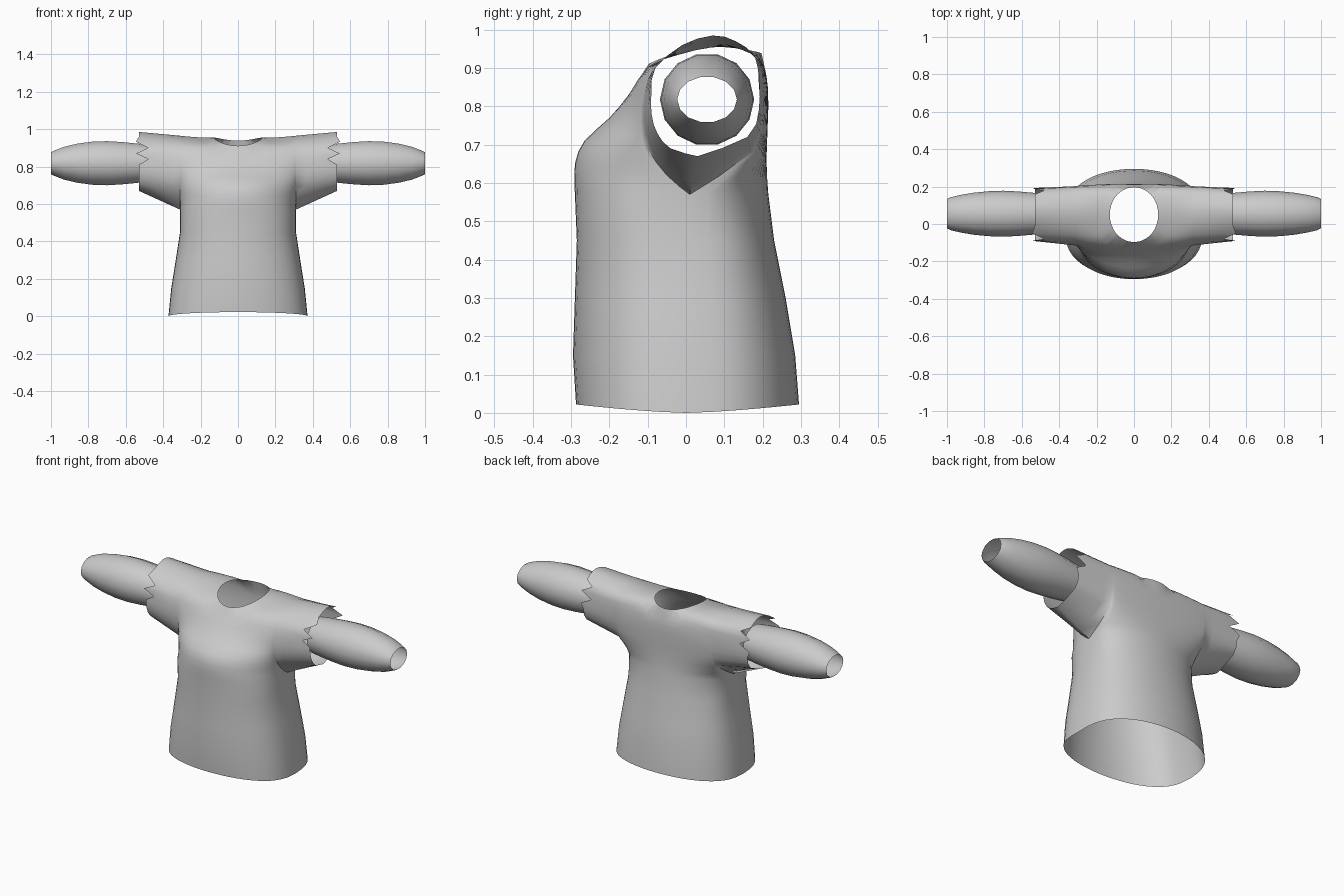
import bpy, bmesh, math
from mathutils import Vector

cube = bpy.data.objects.get("Cube")
if cube:
    bpy.data.objects.remove(cube, do_unlink=True)

cloth = bpy.data.materials.new("grey cloth")
cloth.use_nodes = True
grey = (0.6, 0.6, 0.6, 1)
cloth.diffuse_color = grey
cloth.node_tree.nodes["Principled BSDF"].inputs["Base Color"].default_value = grey


def smooth_path(points):
    """Double the point count with a Catmull-Rom curve through the points."""
    pts = [Vector(p) for p in points]
    out = []
    for i in range(len(pts) - 1):
        a, b, c, d = pts[max(i - 1, 0)], pts[i], pts[i + 1], pts[min(i + 2, len(pts) - 1)]
        out += [b, (b + c) * 0.5 + (b + c - a - d) / 16]
    return out + [pts[-1]]


def add_strip(bm, columns):
    """Bridge neighbouring columns of points with quads."""
    rows = [[bm.verts.new(p) for p in column] for column in columns]
    for left, right in zip(rows, rows[1:]):
        for j in range(len(left) - 1):
            bm.faces.new((left[j], right[j], right[j + 1], left[j + 1]))


def finish(bm, name):
    bmesh.ops.remove_doubles(bm, verts=bm.verts[:], dist=0.0005)
    bmesh.ops.dissolve_degenerate(bm, edges=bm.edges[:], dist=0.0005)
    bmesh.ops.recalc_face_normals(bm, faces=bm.faces[:])
    mesh = bpy.data.meshes.new(name)
    bm.to_mesh(mesh)
    bm.free()
    mesh.materials.append(cloth)
    obj = bpy.data.objects.new(name, mesh)
    bpy.context.collection.objects.link(obj)
    bpy.ops.object.select_all(action='DESELECT')
    obj.select_set(True)
    bpy.context.view_layer.objects.active = obj
    bpy.ops.object.shade_smooth_by_angle(angle=math.radians(60))


# Cross-sections (y, z) from the front over the shoulder to the back
centre_arch = smooth_path([
    (-.29, .57), (-.29, .65), (-.265, .71), (-.2, .77), (-.15, .83), (-.1, .905), (-.02, .93),
    (.07, .95), (.15, .95), (.19, .93), (.21, .88), (.215, .8), (.21, .66), (.215, .57)])
armhole_arch = smooth_path([
    (.01, .57), (-.05, .62), (-.1, .69), (-.115, .76), (-.11, .83), (-.085, .9), (-.02, .945),
    (.07, .965), (.14, .95), (.19, .92), (.2, .86), (.2, .78), (.17, .68), (.01, .57)])
cuff_arch = smooth_path([
    (.03, .67), (-.04, .69), (-.075, .73), (-.09, .78), (-.09, .84), (-.08, .9), (-.01, .96),
    (.07, .985), (.13, .97), (.18, .93), (.19, .86), (.19, .79), (.16, .72), (.03, .67)])
# Body levels: height, front y, back y, half width
levels = [(0, -.287, .295, .372), (.15, -.295, .285, .357),
          (.3, -.29, .26, .333), (.45, -.285, .23, .31)]
ARM_X = .31
COUNT = len(centre_arch)


def body_column(angle):
    u, c = math.sin(angle), max(math.cos(angle), 0)
    if c < 0.001:
        c = 0
    front, back = [], []
    for z, y_front, y_back, half in levels:
        seam = .01 * z / .57
        height = z if z else .022 * c
        for side, y in ((front, y_front), (back, y_back)):
            side.append(Vector((half * u, seam + (y - seam) * c ** .7, height)))
    arch = []
    for i in range(COUNT):
        power = .7 + min(i, COUNT - 1 - i, 6) / 6 * 1.1
        p = armhole_arch[i].lerp(centre_arch[i], c ** power)
        arch.append(Vector((ARM_X * u, p.x, p.y)))
    return front + arch + back[::-1]


def sleeve_column(side, t):
    column = []
    for i in range(COUNT):
        p = armhole_arch[i].lerp(cuff_arch[i], t)
        x = ARM_X + .22 * t
        # Torn zigzag edge on the front and back of the cuff
        if t == 1 and .82 < p.y < .94:
            x += .015 if i % 2 else -.05
        column.append(Vector((side * x, p.x, p.y)))
    return column


# Shirt body with short sleeves
bm = bmesh.new()
STEPS = 26
add_strip(bm, [body_column(math.pi * (k / STEPS - .5)) for k in range(STEPS + 1)])
for side in (-1, 1):
    add_strip(bm, [sleeve_column(side, k / 4) for k in range(5)])
bmesh.ops.remove_doubles(bm, verts=bm.verts[:], dist=0.0005)

# Neck opening: remove the inside and pull the rim onto an ellipse
NECK_Y, NECK_RX, NECK_RY = .05, .13, .147


def neck_offset(v):
    return Vector((v.co.x / NECK_RX, (v.co.y - NECK_Y) / NECK_RY))


inside = [v for v in bm.verts if v.co.z > .85 and neck_offset(v).length < 1.03]
bmesh.ops.delete(bm, geom=inside, context='VERTS')
for v in bm.verts:
    if v.is_boundary and v.co.z > .85 and abs(v.co.x) < .25:
        d = neck_offset(v).normalized()
        v.co = (d.x * NECK_RX, NECK_Y + d.y * NECK_RY, .925 + .014 * d.y + .028 * d.x ** 2)
finish(bm, "shirt_body")

# Separate forearm sleeves: x, half depth, half height
forearm = [(.48, .105, .1), (.54, .112, .108), (.62, .119, .116), (.7, .123, .121),
           (.78, .12, .118), (.86, .112, .107), (.93, .1, .09), (.98, .088, .07), (1, .078, .06)]
SIDES = 14
for side, name in ((1, "left_forearm_sleeve"), (-1, "right_forearm_sleeve")):
    bm = bmesh.new()
    add_strip(bm, [[(side * x, .055 + ry * math.cos(k * math.tau / SIDES),
                     .818 + rz * math.sin(k * math.tau / SIDES)) for k in range(SIDES + 1)]
                   for x, ry, rz in forearm])
    finish(bm, name)
